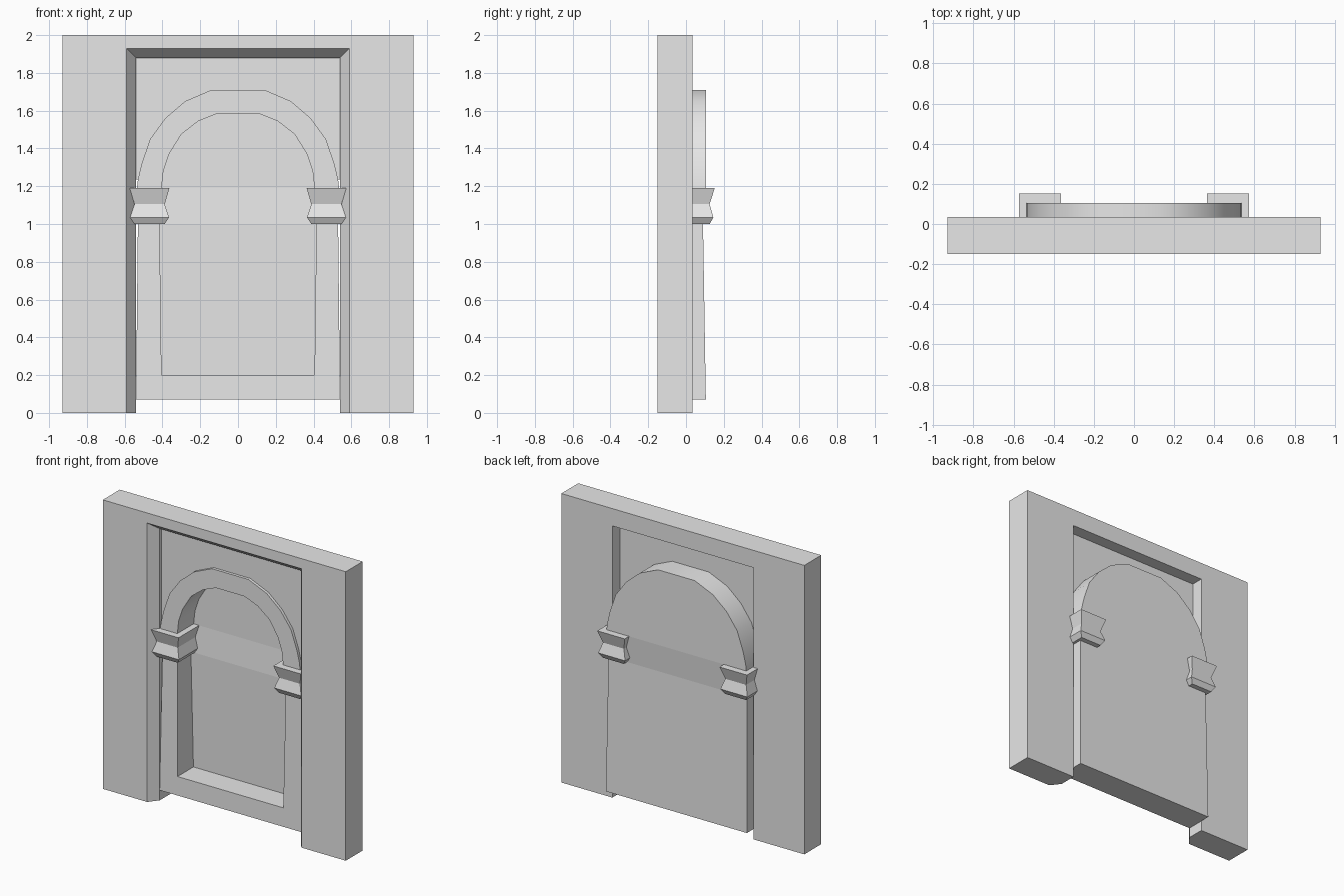
import bpy
import bmesh

cube = bpy.data.objects.get("Cube")
if cube:
    bpy.data.objects.remove(cube, do_unlink=True)

stone = bpy.data.materials.new("plain_grey_stone")
stone.use_nodes = True
GREY = (0.8, 0.8, 0.8, 1)
stone.diffuse_color = GREY
stone.node_tree.nodes["Principled BSDF"].inputs["Base Color"].default_value = GREY


def skin(name, loops, smooth=False):
    """Bridge matching closed loops of points and cap both ends."""
    bm = bmesh.new()
    rings = [[bm.verts.new(p) for p in loop] for loop in loops]
    n = len(rings[0])
    for a, b in zip(rings, rings[1:]):
        for i in range(n):
            j = (i + 1) % n
            bm.faces.new((a[i], a[j], b[j], b[i]))
    bm.faces.new(rings[0])
    bm.faces.new(rings[-1])
    bmesh.ops.recalc_face_normals(bm, faces=bm.faces)
    mesh = bpy.data.meshes.new(name)
    bm.to_mesh(mesh)
    bm.free()
    mesh.materials.append(stone)
    obj = bpy.data.objects.new(name, mesh)
    bpy.context.collection.objects.link(obj)
    if smooth:
        bpy.ops.object.select_all(action="DESELECT")
        obj.select_set(True)
        bpy.context.view_layer.objects.active = obj
        bpy.ops.object.shade_smooth_by_angle(angle=0.7)
    return obj


def prism(name, outline, front, back, smooth=False):
    """Extrude an x-z outline between two depths that depend on height."""
    return skin(name, [[(x, d(z), z) for x, z in outline] for d in (front, back)], smooth)


def mirrored(half):
    """Complete a right-to-centre half outline across x = 0."""
    return half + [(-x, z) for x, z in reversed(half)]


MID = 0.01          # middle plane of the niche
DEPTH = 0.095       # half depth of the niche at its foot
FOOT, NECK, SPRING = 0.07, 1.0, 1.19


def taper(z):
    return DEPTH - 0.015 * (z - FOOT) / (NECK - FOOT)


# Wall slab with a chamfered doorway
def wall_loop(y, half_w, top):
    half = [(half_w, top), (half_w, 0), (0.93, 0), (0.93, 2)]
    return [(x, y, z) for x, z in mirrored(half)]


skin("wall", [wall_loop(-0.15, 0.59, 1.93),
              wall_loop(-0.085, 0.54, 1.88),
              wall_loop(0.035, 0.54, 1.88)])

# Arch ring
outer = [(0.535, SPRING), (0.53, 1.235), (0.51, 1.32), (0.465, 1.45),
         (0.385, 1.56), (0.28, 1.65), (0.14, 1.71)]
inner = [(0.405, SPRING), (0.395, 1.28), (0.365, 1.37),
         (0.3, 1.475), (0.21, 1.545), (0.11, 1.585)]
prism("arch_ring", mirrored(outer) + mirrored(inner)[::-1],
      lambda z: MID - DEPTH, lambda z: MID + DEPTH, smooth=True)

# Tapered jambs and sill in one frame
prism("jambs_and_sill",
      mirrored([(0.405, 0.2), (0.415, NECK), (0.53, NECK), (0.54, FOOT)]),
      lambda z: MID - taper(z), lambda z: MID + taper(z))

# Niche back: sloping lower sheet, short transition, arched head
SHEET = 0.012


def back_sheet(name, outline, back):
    prism(name, outline, lambda z: back(z) - SHEET, back)


back_sheet("niche_back_lower", mirrored([(0.41, 0.19), (0.42, NECK)]),
           lambda z: MID + taper(z))
back_sheet("niche_back_middle", mirrored([(0.42, NECK), (0.41, SPRING)]),
           lambda z: MID + DEPTH - 0.015 * (SPRING - z) / (SPRING - NECK))
back_sheet("niche_back_head", mirrored(inner), lambda z: MID + DEPTH)

# Thin panel filling the doorway above the arch
prism("spandrel_panel", mirrored([(0.54, 1.88), (0.54, 1.235)] + outer[1:]),
      lambda z: -0.065, lambda z: -0.05)

# Waisted capitals: height, half width, half depth
SECTIONS = [(1.0, 0.08, 0.115), (1.035, 0.103, 0.135),
            (1.105, 0.08, 0.115), (SPRING, 0.105, 0.142)]
for side, label in ((1, "left"), (-1, "right")):
    loops = [[(side * 0.468 + sx * w, MID + sy * d, z)
              for sx, sy in ((-1, -1), (1, -1), (1, 1), (-1, 1))]
             for z, w, d in SECTIONS]
    skin(label + "_capital", loops)
